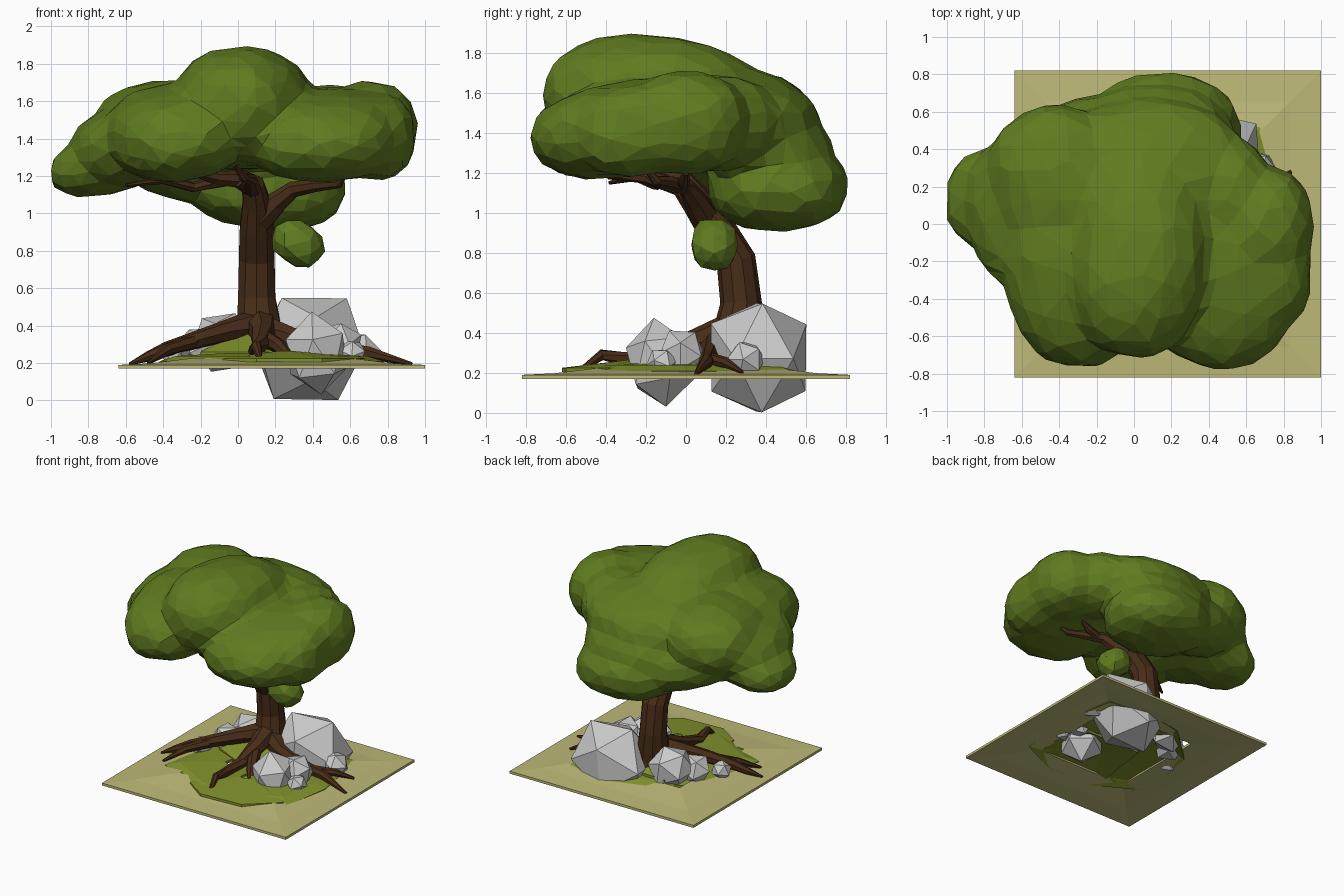
import bpy, bmesh, math, random
from mathutils import Vector, Euler

random.seed(4)


def mat(name, rgb):
    m = bpy.data.materials.new(name)
    m.diffuse_color = (*rgb, 1)
    return m


LEAF = mat("leaf", (0.115, 0.2, 0.014))
BARK = mat("bark", (0.065, 0.026, 0.009))
GRASS = mat("grass", (0.22, 0.29, 0.025))
SAND = mat("sand", (0.52, 0.49, 0.19))


def finish(name, bm, material=None):
    bmesh.ops.recalc_face_normals(bm, faces=bm.faces)
    me = bpy.data.meshes.new(name)
    bm.to_mesh(me)
    bm.free()
    ob = bpy.data.objects.new(name, me)
    bpy.context.collection.objects.link(ob)
    if material:
        me.materials.append(material)
    return ob


def lump(bm, c, r, rot=(0, 0, 0), sub=3, p=2.3, jit=0.02):
    """Faceted rounded lump: an icosphere squared off by exponent p."""
    e = Euler([math.radians(a) for a in rot])
    for v in bmesh.ops.create_icosphere(bm, subdivisions=sub, radius=1)["verts"]:
        n = sum(abs(k) ** p for k in v.co) ** (1 / p)
        q = v.co / n * (1 + random.uniform(-jit, jit))
        q = Vector((q.x * r[0], q.y * r[1], q.z * r[2]))
        q.rotate(e)
        v.co = q + Vector(c)


def limb(name, pts, sides=8):
    """Tapered tube through (x, y, z, radius) points."""
    bm = bmesh.new()
    P = [Vector(q[:3]) for q in pts]
    rings = []
    for i, q in enumerate(P):
        d = (P[min(i + 1, len(P) - 1)] - P[max(i - 1, 0)]).normalized()
        u = d.cross(Vector((0.31, 0.9, 0.3))).normalized()
        w = d.cross(u)
        rings.append([bm.verts.new(q + pts[i][3] * (u * math.cos(a) + w * math.sin(a)))
                      for a in (2 * math.pi * k / sides for k in range(sides))])
    for a, b in zip(rings, rings[1:]):
        for k in range(sides):
            j = (k + 1) % sides
            bm.faces.new((a[k], a[j], b[j], b[k]))
    bm.faces.new(rings[0])
    bm.faces.new(rings[-1])
    return finish(name, bm, BARK)


def collar(name, outline, c, levels, material):
    """Closed ring of ground: the outline repeated at (scale, z) levels."""
    bm = bmesh.new()
    rings = [[bm.verts.new((c[0] + (x - c[0]) * s, c[1] + (y - c[1]) * s, z))
              for x, y in outline] for s, z in levels]
    n = len(outline)
    for a, b in zip(rings, rings[1:] + rings[:1]):
        for k in range(n):
            bm.faces.new((a[k], a[(k + 1) % n], b[(k + 1) % n], b[k]))
    return finish(name, bm, material)


# Square ground plate, rising slightly to an open middle
square = [(-0.64, -0.82), (0.18, -0.82), (1, -0.82), (1, 0), (1, 0.82), (0.18, 0.82), (-0.64, 0.82), (-0.64, 0)]
collar("ground_plate", square, (0.18, 0),
       [(1, 0.17), (1, 0.19), (0.8, 0.198), (0.5, 0.228), (0.5, 0.208), (0.8, 0.178)], SAND)

# Thin grass patches around the trunk
edge = [(-0.42, -0.33), (0.0, -0.56), (0.4, -0.55), (0.72, -0.4), (0.78, 0.0),
        (0.69, 0.53), (0.35, 0.58), (0.0, 0.52), (-0.32, 0.22)]
collar("grass_patch", edge, (0.18, 0),
       [(1, 0.19), (1, 0.21), (0.85, 0.238), (0.35, 0.255), (0.35, 0.235), (0.85, 0.218)], GRASS)
front = [(-0.08, -0.5), (0.1, -0.62), (0.45, -0.6), (0.68, -0.4), (0.5, 0.05), (0.0, 0.05)]
collar("front_grass", front, (0.25, -0.25), [(1, 0.205), (1, 0.225), (0.1, 0.265), (0.1, 0.245)], GRASS)
tuft = [(-0.2, 0.05), (0.1, -0.1), (0.35, 0.1), (0.3, 0.4), (-0.1, 0.42)]
collar("trunk_grass", tuft, (0.1, 0.22), [(1, 0.24), (1, 0.26), (0.35, 0.36), (0.35, 0.34)], GRASS)

# Trunk and branches
limb("trunk", [(0.12, 0.24, 0.24, 0.15), (0.12, 0.24, 0.34, 0.135), (0.11, 0.26, 0.42, 0.12),
               (0.1, 0.275, 0.55, 0.104), (0.1, 0.25, 0.76, 0.1), (0.1, 0.15, 0.92, 0.095),
               (0.1, 0.06, 1.05, 0.08), (0.08, -0.02, 1.15, 0.065), (0.0, -0.1, 1.19, 0.05)], 10)
branches = [
    [(0.02, -0.06, 1.18, 0.05), (-0.12, -0.14, 1.19, 0.037), (-0.22, -0.2, 1.22, 0.03), (-0.34, -0.27, 1.3, 0.015)],
    [(-0.06, -0.1, 1.18, 0.035), (-0.24, -0.15, 1.14, 0.028), (-0.4, -0.25, 1.18, 0.024), (-0.6, -0.38, 1.15, 0.01)],
    [(0.12, 0.1, 0.97, 0.075), (0.21, 0.05, 1.06, 0.06), (0.3, 0.0, 1.13, 0.045), (0.42, -0.08, 1.15, 0.035),
     (0.54, -0.15, 1.16, 0.025), (0.58, -0.2, 1.22, 0.012)],
    [(0.33, -0.02, 1.13, 0.035), (0.44, -0.01, 1.16, 0.03), (0.52, 0.0, 1.2, 0.015)],
    [(0.08, 0.0, 1.12, 0.05), (0.07, -0.2, 1.18, 0.035), (0.03, -0.38, 1.19, 0.025), (-0.02, -0.46, 1.26, 0.01)],
    [(0.12, 0.17, 0.86, 0.04), (0.2, 0.14, 0.9, 0.025), (0.3, 0.14, 0.88, 0.012)],
]
for i, b in enumerate(branches):
    limb(f"branch_{i + 1}", b, 7)

# Roots spreading left, front and right, each forking
roots = [
    [(0.1, 0.22, 0.4, 0.09), (-0.05, 0.12, 0.375, 0.06), (-0.2, 0.03, 0.33, 0.05), (-0.38, -0.06, 0.275, 0.04), (-0.48, -0.1, 0.235, 0.028), (-0.58, -0.15, 0.195, 0.008)],
    [(-0.22, 0.02, 0.32, 0.042), (-0.38, -0.13, 0.27, 0.032), (-0.48, -0.27, 0.2, 0.01)],
    [(0.12, 0.2, 0.4, 0.09), (0.13, 0.06, 0.36, 0.065), (0.12, -0.12, 0.3, 0.045), (0.09, -0.3, 0.265, 0.038), (0.1, -0.42, 0.29, 0.028), (0.12, -0.54, 0.205, 0.01)],
    [(0.13, 0.04, 0.34, 0.05), (0.22, -0.14, 0.29, 0.04), (0.31, -0.3, 0.2, 0.012)],
    [(0.12, 0.22, 0.38, 0.09), (0.3, 0.13, 0.33, 0.06), (0.5, 0.11, 0.28, 0.045), (0.7, 0.1, 0.255, 0.035), (0.93, 0.05, 0.195, 0.01)],
    [(0.58, 0.11, 0.27, 0.035), (0.72, 0.2, 0.25, 0.028), (0.84, 0.28, 0.205, 0.01)],
]
for i, r in enumerate(roots):
    limb(f"root_{i + 1}", r, 7)

# Angular rocks, partly sunk through the plate
rocks = [
    ((0.385, 0.365, 0.275), (0.34, 0.28, 0.315), (0, -29, 5)),
    ((0.42, -0.13, 0.25), (0.18, 0.18, 0.225), (0, -10, 50)),
    ((0.54, -0.02, 0.3), (0.13, 0.12, 0.13), (30, 0, 10)),
    ((0.61, -0.12, 0.25), (0.08, 0.08, 0.08), (0, 40, 30)),
    ((0.65, 0.3, 0.265), (0.12, 0.1, 0.1), (20, 20, 0)),
    ((-0.08, 0.3, 0.31), (0.18, 0.15, 0.17), (10, 20, 30)),
    ((-0.2, 0.18, 0.28), (0.14, 0.12, 0.12), (0, 30, 0)),
    ((-0.33, 0.02, 0.25), (0.08, 0.08, 0.08), (20, 10, 0)),
]
for i, (c, r, rot) in enumerate(rocks):
    bm = bmesh.new()
    lump(bm, c, r, rot, sub=1, p=2)
    finish(f"rock_{i + 1}", bm)

# Canopy: overlapping masses fused into one faceted skin
masses = [
    ((0.03, -0.17, 1.56), (0.37, 0.55, 0.33), (-4, 0, -6)),
    ((0.02, 0.02, 1.55), (0.36, 0.46, 0.27), (-8, 0, 0)),
    ((0.48, -0.28, 1.42), (0.43, 0.5, 0.24), (9, 0, -14)),
    ((0.70, 0.0, 1.45), (0.26, 0.31, 0.26), (0, 0, 0)),
    ((0.75, -0.26, 1.41), (0.2, 0.3, 0.23), (8, 0, 0)),
    ((0.5, 0.16, 1.45), (0.24, 0.3, 0.24), (0, 0, 0)),
    ((-0.34, -0.28, 1.43), (0.36, 0.5, 0.25), (8, -8, 12)),
    ((-0.40, 0.2, 1.45), (0.37, 0.44, 0.26), (0, -8, 20)),
    ((-0.56, 0.06, 1.37), (0.34, 0.42, 0.22), (0, -14, 8)),
    ((-0.70, 0.13, 1.26), (0.32, 0.29, 0.16), (0, -12, 0)),
    ((-0.3, 0.4, 1.26), (0.38, 0.26, 0.19), (0, 14, 25)),
    ((0.08, 0.29, 1.45), (0.53, 0.38, 0.27), (-12, 0, 0)),
    ((0.16, 0.46, 1.13), (0.42, 0.355, 0.22), (0, 4, 0)),
    ((0.1, 0.42, 1.28), (0.45, 0.32, 0.22), (0, 0, 0)),
]
bm = bmesh.new()
for m in masses:
    lump(bm, *m)
canopy = finish("canopy", bm, LEAF)
fuse = canopy.modifiers.new("fuse", "REMESH")
fuse.mode = "VOXEL"
fuse.voxel_size = 0.03
soft = canopy.modifiers.new("soften", "SMOOTH")
soft.factor = 0.5
soft.iterations = 10
facet = canopy.modifiers.new("facet", "DECIMATE")
facet.ratio = 0.045

bm = bmesh.new()
lump(bm, (0.32, 0.14, 0.84), (0.15, 0.12, 0.12), (0, 38, 0), sub=2, p=2.2, jit=0.06)
finish("small_leaf_clump", bm, LEAF)
